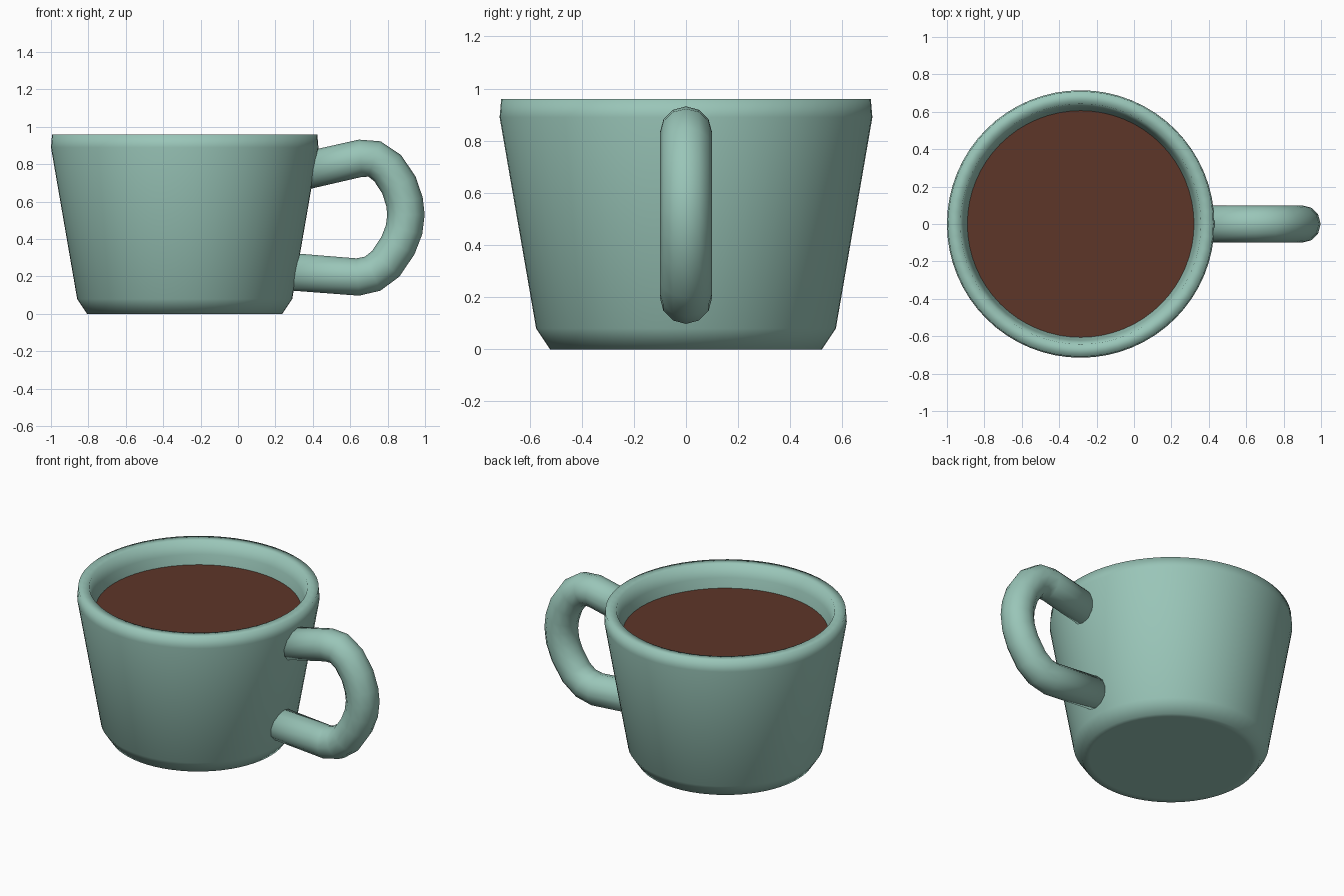
import bpy, bmesh
from math import sin, cos, pi
from mathutils import Vector

if "Cube" in bpy.data.objects:
    bpy.data.objects.remove(bpy.data.objects["Cube"])

CX = -0.285  # cup axis
SEG = 64


def material(name, rgb):
    m = bpy.data.materials.new(name)
    m.diffuse_color = (*rgb, 1)
    m.use_nodes = True
    m.node_tree.nodes["Principled BSDF"].inputs["Base Color"].default_value = m.diffuse_color
    return m


def finish(name, bm, mat):
    bmesh.ops.recalc_face_normals(bm, faces=bm.faces)
    me = bpy.data.meshes.new(name)
    bm.to_mesh(me)
    bm.free()
    for p in me.polygons:
        p.use_smooth = True
    me.materials.append(mat)
    ob = bpy.data.objects.new(name, me)
    bpy.context.collection.objects.link(ob)
    return ob


def skin(name, rings, mat):
    """Join rings of points into a closed skin with end caps."""
    bm = bmesh.new()
    loops = [[bm.verts.new(p) for p in ring] for ring in rings]
    n = len(loops[0])
    for a, b in zip(loops, loops[1:]):
        for i in range(n):
            j = (i + 1) % n
            bm.faces.new((a[i], a[j], b[j], b[i]))
    bm.faces.new(loops[0])
    bm.faces.new(loops[-1])
    return finish(name, bm, mat)


def circle(r, z):
    return [(CX + r * cos(2 * pi * i / SEG), r * sin(2 * pi * i / SEG), z)
            for i in range(SEG)]


glaze = material("glaze", (0.32, 0.56, 0.48))
brown = material("coffee_brown", (0.11, 0.037, 0.022))

# Cup body: outer wall, rim, inner wall and floor
profile = [(0.48, 0), (0.522, 0), (0.575, 0.08), (0.715, 0.89), (0.709, 0.96),
           (0.643, 0.96), (0.622, 0.88), (0.606, 0.82), (0.50, 0.12), (0.46, 0.10)]
skin("cup_body", [circle(r, z) for r, z in profile], glaze)

# Coffee surface
bm = bmesh.new()
bm.faces.new([bm.verts.new(p) for p in circle(0.606, 0.82)])
finish("coffee", bm, brown)

# Handle: round tube swept along a side-on path
path = [Vector((x, 0, z)) for x, z in [
    (0.36, 0.765), (0.655, 0.832), (0.73, 0.828), (0.80, 0.779), (0.86, 0.69),
    (0.89, 0.60), (0.898, 0.53), (0.888, 0.45), (0.855, 0.365), (0.79, 0.268),
    (0.72, 0.215), (0.64, 0.197), (0.27, 0.226)]]
rings = []
for i, p in enumerate(path):
    before = (p - path[max(i - 1, 0)]).normalized()
    after = (path[min(i + 1, len(path) - 1)] - p).normalized()
    t = (before + after).normalized()
    side = Vector((-t.z, 0, t.x))
    rings.append([p + 0.1 * (side * cos(k * pi / 6) + Vector((0, 1, 0)) * sin(k * pi / 6))
                  for k in range(12)])
skin("handle", rings, glaze)
